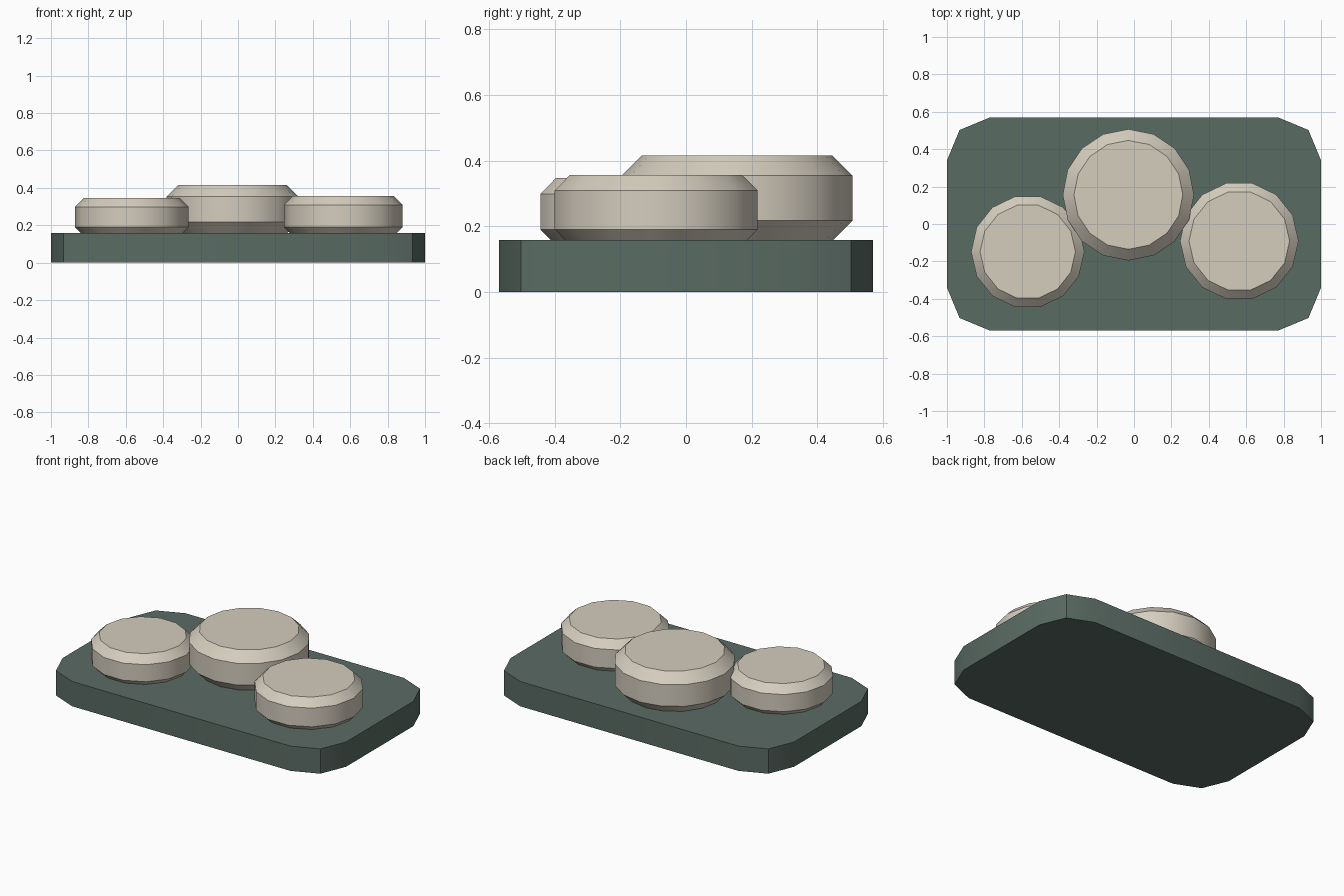
import bpy, bmesh, math

if "Cube" in bpy.data.objects:
    bpy.data.objects.remove(bpy.data.objects["Cube"])


def material(name, color):
    m = bpy.data.materials.new(name)
    m.diffuse_color = (*color, 1)
    m.use_nodes = True
    m.node_tree.nodes["Principled BSDF"].inputs["Base Color"].default_value = m.diffuse_color
    return m


SLATE = material("slate green", (0.102, 0.147, 0.127))
STONE = material("pale stone", (0.66, 0.61, 0.515))


def loft(name, rings, mat):
    """Skin a stack of equal-length rings and cap both ends."""
    bm = bmesh.new()
    loops = [[bm.verts.new(p) for p in ring] for ring in rings]
    n = len(loops[0])
    for low, high in zip(loops, loops[1:]):
        for i in range(n):
            j = (i + 1) % n
            bm.faces.new((low[i], low[j], high[j], high[i]))
    bm.faces.new(loops[0][::-1])
    bm.faces.new(loops[-1])
    mesh = bpy.data.meshes.new(name)
    bm.to_mesh(mesh)
    bm.free()
    mesh.materials.append(mat)
    ob = bpy.data.objects.new(name, mesh)
    bpy.context.collection.objects.link(ob)
    bpy.ops.object.select_all(action='DESELECT')
    ob.select_set(True)
    bpy.context.view_layer.objects.active = ob
    bpy.ops.object.shade_smooth_by_angle(angle=math.radians(30))
    return ob


# Tray: rounded rectangle with two facets per corner
HX, HY, R, TRAY_TOP = 1.0, 0.57, 0.23, 0.158
outline = []
for k, (sx, sy) in enumerate([(1, 1), (-1, 1), (-1, -1), (1, -1)]):
    for step in range(3):
        a = math.radians(90 * k + 45 * step)
        outline.append((sx * (HX - R) + R * math.cos(a),
                        sy * (HY - R) + R * math.sin(a)))
loft("tray", [[(x, y, z) for x, y in outline] for z in (0, TRAY_TOP)], SLATE)


# Pebbles: bevelled discs, the smaller two slightly sunk into the tray
def pebble(name, x, y, radius, sides, bottom, top, bevel):
    profile = [(radius - bevel, bottom), (radius, bottom + bevel),
               (radius, top - bevel), (radius - bevel, top)]
    rings = [[(x + r * math.cos(math.tau * i / sides),
               y + r * math.sin(math.tau * i / sides), z)
              for i in range(sides)] for r, z in profile]
    loft(name, rings, STONE)


pebble("left_pebble", -0.568, -0.148, 0.303, 14, 0.142, 0.347, 0.048)
pebble("middle_pebble", -0.03, 0.156, 0.351, 16, 0.157, 0.415, 0.06)
pebble("right_pebble", 0.563, -0.091, 0.317, 14, 0.142, 0.357, 0.048)
